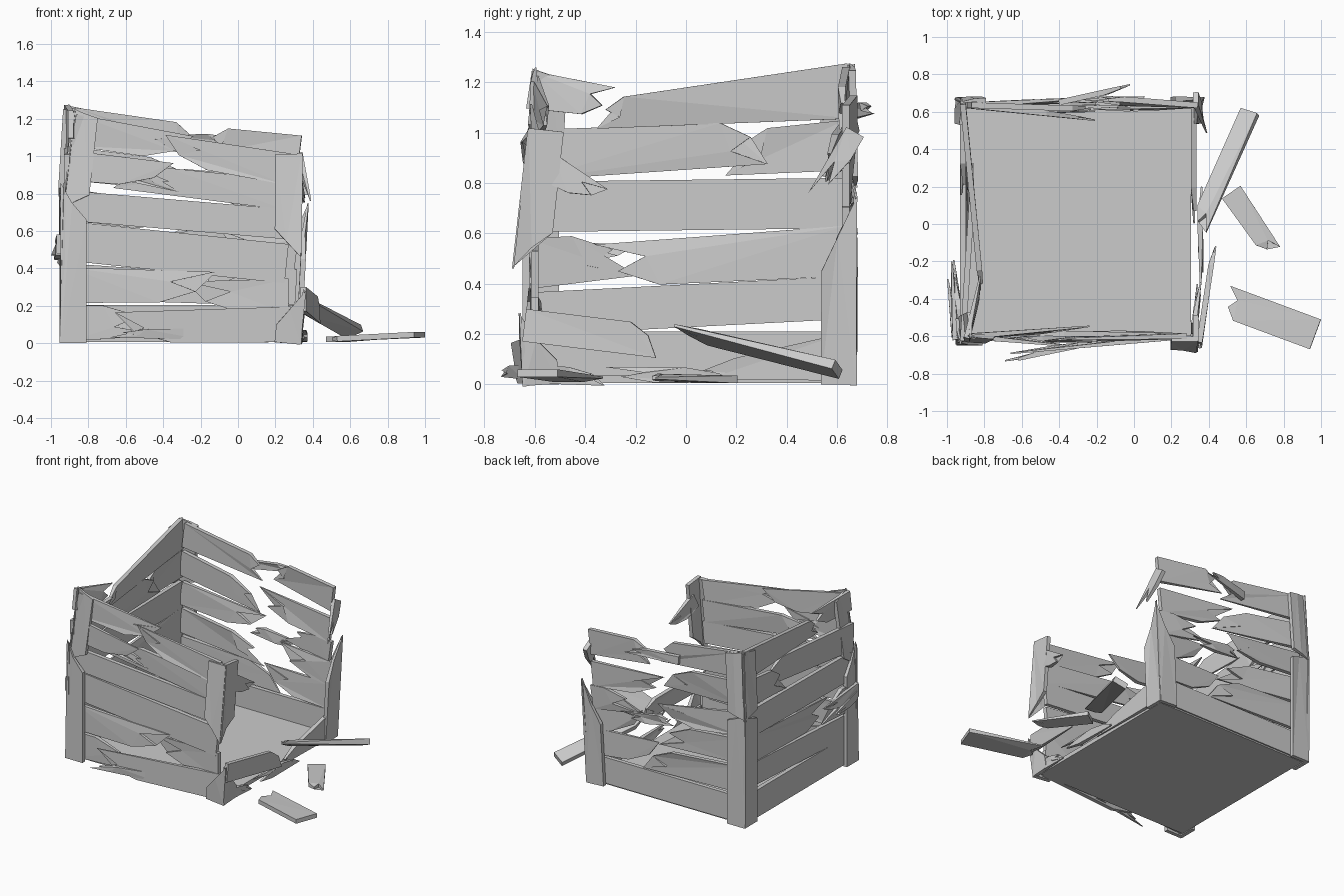
import bpy, bmesh, random
from mathutils import Vector as V

if "Cube" in bpy.data.objects:
    bpy.data.objects.remove(bpy.data.objects["Cube"])
random.seed(5)

PLANK_TEETH = ([-.5, -.15, .15, .5], [0, .8, .35, 1])
POST_TEETH = ([-.5, .05, .5], [0, .55, 1])


def board(name, a, b, n, wa, wb=None, t=0.03, cut_a=0, cut_b=0, teeth=PLANK_TEETH, flip=None):
    """Flat board from a to b facing n; cut_a / cut_b give splintered end depths."""
    a, b, n = V(a), V(b), V(n)
    wb = wa if wb is None else wb
    L = (b - a).length
    d = (b - a) / L
    s = n.cross(d).normalized()
    n = d.cross(s)
    outline = []                       # (along, side fraction, thickness, shift)
    for cut, end, sgn in ((cut_a, 0, 1), (cut_b, L, -1)):
        fr, back = teeth if cut else ([-.5, .5], [0, 0])
        back = list(back)
        rev = random.random() < .5
        if rev if flip is None else flip:
            back.reverse()
        pts = []
        for f, r in zip(fr, back):
            thin = .25 + .75 * r if cut else 1
            shift = random.uniform(-.015, .015) * (1 - r) if cut else 0
            pts.append((end + sgn * r * cut, f, thin, shift))
        outline += pts[::-1] if end == 0 else pts
    bm = bmesh.new()
    rings = []
    for side in (-.5, .5):
        ring = []
        for x, f, th, sh in outline:
            w = wa + (wb - wa) * x / L
            ring.append(bm.verts.new(a + d * x + s * f * w + n * (side * t * th + sh)))
        rings.append(ring)
    lo, hi = rings
    bm.faces.new(lo)
    bm.faces.new(hi[::-1])
    k = len(lo)
    for i in range(k):
        j = (i + 1) % k
        bm.faces.new((lo[i], hi[i], hi[j], lo[j]))
    bmesh.ops.triangulate(bm, faces=bm.faces[:])
    bmesh.ops.recalc_face_normals(bm, faces=bm.faces[:])
    me = bpy.data.meshes.new(name)
    bm.to_mesh(me)
    bm.free()
    ob = bpy.data.objects.new(name, me)
    bpy.context.collection.objects.link(ob)
    return ob


WALLS = {"front": (1, -.60, -1), "back": (1, .635, 1), "left": (0, -.915, -1), "right": (0, .32, 1)}


def on_wall(wall, u, z, v=0):
    axis, pos, out = WALLS[wall]
    return V((u, pos + out * v, z)) if axis else V((pos + out * v, u, z))


def piece(wall, name, p, q, w, wb=None, ca=0, cb=0, va=0, vb=0):
    axis, _, out = WALLS[wall]
    n = V((0, out, 0)) if axis else V((out, 0, 0))
    return board(f"{wall}_{name}", on_wall(wall, *p, va), on_wall(wall, *q, vb), n, w, wb,
                 cut_a=ca, cut_b=cb)


def row(wall, i, p, q, w, tips=None, sag=0, v=(0, 0), cut=.22):
    """One plank row; tips = where the two broken ends reach, v = their outward lean."""
    if not tips:
        piece(wall, f"plank_{i}", p, q, w)
        return
    z = lambda u: p[1] + (q[1] - p[1]) * (u - p[0]) / (q[0] - p[0])
    piece(wall, f"plank_{i}_a", p, (tips[0], z(tips[0]) - sag), w, w * .85, cb=cut, vb=v[0])
    piece(wall, f"plank_{i}_b", (tips[1], z(tips[1]) + sag), q, w * .85, w, ca=cut, va=v[1])


# Floor
bpy.ops.mesh.primitive_cube_add(size=1, location=(-.31, .02, .02))
floor = bpy.context.object
floor.name = "floor_panel"
floor.scale = (1.23, 1.24, .03)

# Front wall, sagging to the right
row("front", 1, (-.9, .105), (.28, .10), .19, (-.42, -.66), -.02, (.02, .08), .3)
row("front", 2, (-.9, .31), (.27, .25), .19, (-.12, -.28), -.03, (.03, -.03), .3)
row("front", 3, (-.9, .545), (.26, .425), .21)
row("front", 4, (-.9, .735), (.27, .635), .16)
row("front", 5, (-.9, .95), (.27, .79), .16, (-.35, -.66), -.02, (.04, -.02), .28)
row("front", 6, (-.88, 1.14), (.27, .93), .17, (-.25, -.40), -.01, (-.04, .02), .25)

# Back wall, torn open in the middle
row("back", 1, (-.9, .11), (.31, .11), .19)
row("back", 2, (-.9, .33), (.31, .30), .19, (-.1, -.22), .02, (.02, -.03), .25)
row("back", 3, (-.9, .54), (.31, .47), .18, (-.2, -.1), .03, (-.04, -.03), .28)
row("back", 4, (-.9, .74), (.31, .62), .17, (-.25, -.08), .02, (.03, .03), .28)
row("back", 5, (-.9, .96), (.31, .79), .18, (-.2, -.3), -.02, (-.07, .02), .28)
row("back", 6, (-.88, 1.17), (.33, 1.02), .18, (-.22, -.18), 0, (-.02, .04), .12)

# Left wall, mostly whole
row("left", 1, (-.62, .11), (.64, .11), .2)
row("left", 2, (-.62, .28), (.64, .345), .17)
row("left", 3, (-.62, .48), (.64, .53), .2, (-.2, -.36), -.02, (.05, -.03), .25)
row("left", 4, (-.62, .705), (.64, .72), .2)
row("left", 5, (-.62, .91), (.64, .95), .2, (.32, .15), -.02, (-.06, .0), .18)
piece("left", "plank_6_a", (-.62, 1.17), (-.29, 1.12), .15, .12, cb=.12, va=-.02, vb=-.1)
piece("left", "plank_6_b", (-.36, 1.07), (.65, 1.165), .11, .22, ca=.12, va=-.1)
piece("left", "splinter", (-.62, .53), (-.2, .52), .1, .06, cb=.2, va=.04, vb=.055)

# Right wall, smashed remnants
piece("right", "plank_1_a", (-.62, .04), (-.32, .03), .07, cb=.15, vb=.02)
piece("right", "plank_1_b", (-.33, .04), (.2, .035), .06, ca=.2, cb=.2, va=.04, vb=.03)
piece("right", "plank_1_c", (.0, .04), (.64, .11), .04, .19, ca=.2)
piece("right", "plank_2", (-.64, .235), (-.11, .17), .13, cb=.12, va=.03, vb=.11)
piece("right", "plank_4", (-.56, .87), (-.33, .74), .12, .08, cb=.13, vb=.03)


def post(name, cx, cy, z0, z1, lean=(0, 0), c0=0, c1=0):
    """L-shaped corner post from two boards meeting at the outer corner, spiked there."""
    sx, sy = (1 if cx > -.3 else -1), (1 if cy > 0 else -1)
    for leg, off, n in (("y_face", (-sx * .06, 0, 0), (0, sy, 0)),
                        ("x_face", (0, -sy * .06, 0), (sx, 0, 0))):
        a = V((cx, cy, z0)) + V(off)
        s = V(n).cross(V((0, 0, 1)))
        board(f"{name}_{leg}", a, a + V((lean[0], lean[1], z1 - z0)), n, .14, t=.028, cut_a=c0,
              cut_b=c1, teeth=POST_TEETH, flip=s.dot(V(off)) < 0)


# Corner posts
post("front_left_post_lower", -.94, -.635, 0, .86, c1=.2)
post("front_left_post_upper", -.935, -.63, .70, 1.25, (.06, .03), c0=.1, c1=.04)
post("back_left_post_lower", -.94, .665, 0, .81, c1=.05)
post("back_left_post_upper", -.95, .67, .78, 1.27, (.03, -.01), c0=.05, c1=.02)
post("front_right_post_stub", .325, -.635, 0, .29, (.03, -.02), c1=.2)
post("front_right_post_upper", .325, -.675, .46, 1.01, (.005, .06), c0=.15)
post("back_right_post", .325, .665, 0, .75, (.04, .005), c1=.3)

# Shard hanging at the back right corner
board("back_right_shard", (.33, .67, 1.0), (.38, .52, .74), (1, 0, 0), .08, cut_b=.2)

# Loose boards lying on the right
board("loose_board_leaning", (.34, -.03, .22), (.62, .6, .06), (-.4, .2, 1), .1, t=.04, cut_a=.12)
board("loose_board_short", (.52, .17, .02), (.74, -.15, .03), (0, 0, 1), .12, .1, cut_b=.08)
board("loose_board_long", (.485, -.41, .02), (.97, -.59, .045), (0, 0, 1), .17, cut_a=.08)

# Loose splinters around the breaks
board("front_splinter", (-.2, -.63, .05), (-.69, -.73, .05), (0, -1, 0), .06, .04, cut_b=.2)
board("front_upper_splinter", (-.68, -.62, .92), (-.3, -.60, .84), (0, -1, 0), .07, cut_a=.1, cut_b=.2)
board("back_splinter", (-.4, .65, 1.08), (-.02, .735, 1.1), (0, 1, 0), .06, .05, cut_b=.15)
board("left_splinter", (-.96, -.6, .5), (-.985, -.3, .44), (1, 0, 0), .06, cut_b=.2)
board("back_lower_splinter", (-.35, .66, .62), (.05, .67, .56), (0, 1, 0), .07, cut_a=.1, cut_b=.2)
